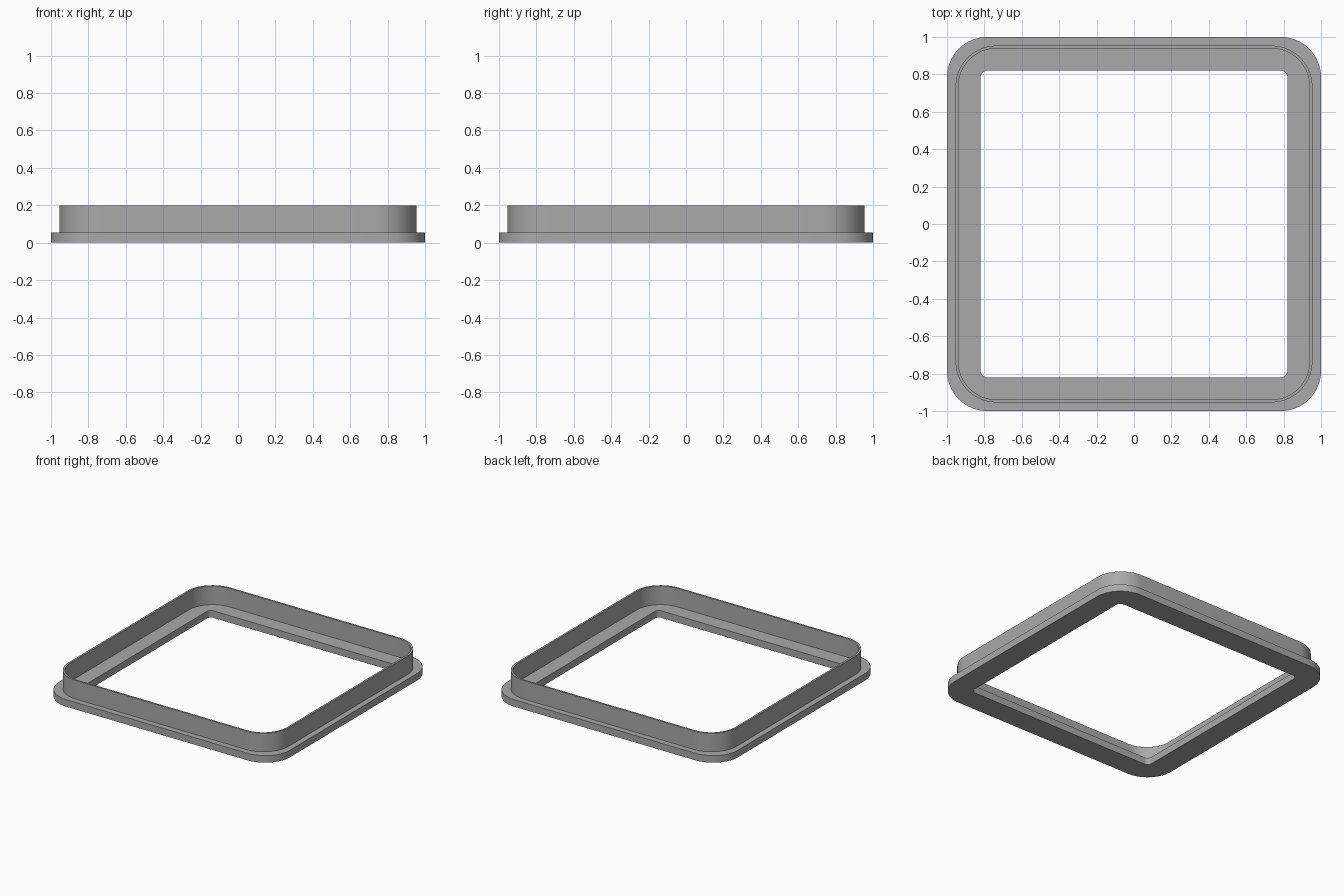
import bpy
import bmesh
from math import cos, sin, pi, radians

if "Cube" in bpy.data.objects:
    bpy.data.objects.remove(bpy.data.objects["Cube"], do_unlink=True)

STEPS = 16  # segments per rounded corner

grey = bpy.data.materials.new("plain grey")
grey.use_nodes = True
colour = (0.4, 0.4, 0.4, 1)
grey.diffuse_color = colour
grey.node_tree.nodes["Principled BSDF"].inputs["Base Color"].default_value = colour


def rounded_square(bm, half, radius, z):
    """Loop of vertices around a square with rounded corners."""
    loop = []
    c = half - radius
    for corner, (sx, sy) in enumerate([(1, 1), (-1, 1), (-1, -1), (1, -1)]):
        for i in range(STEPS + 1):
            a = (corner + i / STEPS) * pi / 2
            loop.append(bm.verts.new((sx * c + radius * cos(a),
                                      sy * c + radius * sin(a), z)))
    return loop


# Cross-section of the frame: half width, corner radius, height
base, top = 0.055, 0.2
section = [
    (0.82, 0.035, 0), (1, 0.215, 0), (1, 0.215, base),    # flange outside
    (0.954, 0.22, base), (0.954, 0.22, top),              # wall outside
    (0.939, 0.205, top), (0.939, 0.205, base),            # wall inside
    (0.82, 0.035, base),                                  # flange inside
]

# Sweep the section round the square as one closed frame
bm = bmesh.new()
loops = [rounded_square(bm, *ring) for ring in section]
for k, lower in enumerate(loops):
    upper = loops[(k + 1) % len(loops)]
    for i in range(len(lower)):
        j = (i + 1) % len(lower)
        bm.faces.new((lower[i], lower[j], upper[j], upper[i]))
bmesh.ops.recalc_face_normals(bm, faces=bm.faces)
mesh = bpy.data.meshes.new("flanged_frame")
bm.to_mesh(mesh)
bm.free()
mesh.materials.append(grey)

frame = bpy.data.objects.new("flanged_frame", mesh)
bpy.context.collection.objects.link(frame)
bpy.ops.object.select_all(action="DESELECT")
frame.select_set(True)
bpy.context.view_layer.objects.active = frame
bpy.ops.object.shade_smooth_by_angle(angle=radians(30))
